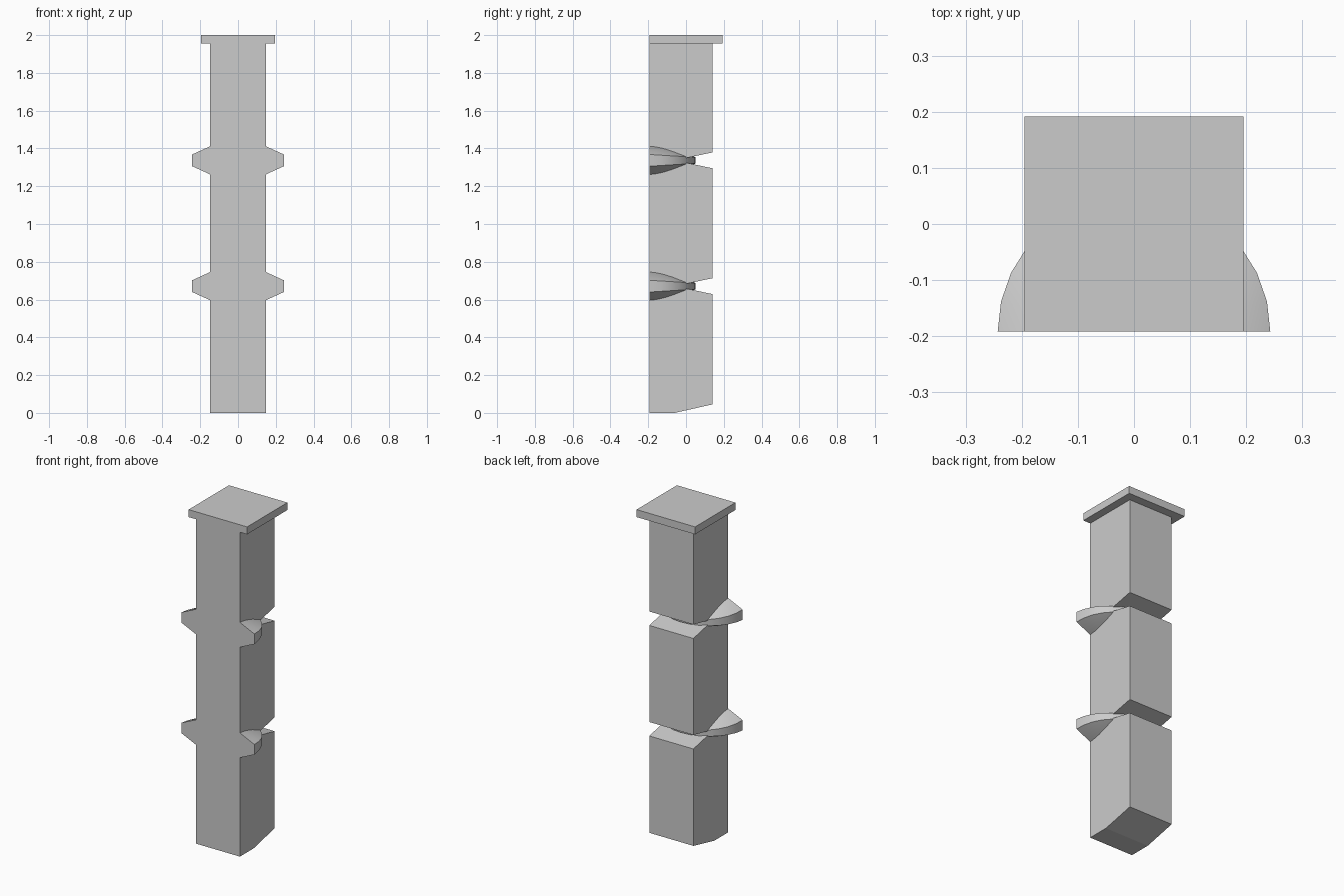
import bpy
import bmesh
import math

cube = bpy.data.objects.get("Cube")
if cube:
    bpy.data.objects.remove(cube, do_unlink=True)

FRONT, BACK = -0.192, 0.14
NOTCHES = (0.671, 1.337)
CAP_BOTTOM = 1.955

grey = bpy.data.materials.new("plain_grey")
grey.use_nodes = True
grey.diffuse_color = (0.6, 0.6, 0.6, 1)
grey.node_tree.nodes["Principled BSDF"].inputs["Base Color"].default_value = (0.6, 0.6, 0.6, 1)


def finish(name, bm):
    """Turn a bmesh into a named grey object."""
    bmesh.ops.recalc_face_normals(bm, faces=bm.faces)
    mesh = bpy.data.meshes.new(name)
    bm.to_mesh(mesh)
    bm.free()
    mesh.materials.append(grey)
    obj = bpy.data.objects.new(name, mesh)
    bpy.context.collection.objects.link(obj)
    return obj


def extrude_profile(name, profile, half_width):
    """Extrude a (y, z) outline across x."""
    bm = bmesh.new()
    face = bm.faces.new([bm.verts.new((-half_width, y, z)) for y, z in profile])
    side = bmesh.ops.extrude_face_region(bm, geom=[face])
    moved = [v for v in side["geom"] if isinstance(v, bmesh.types.BMVert)]
    bmesh.ops.translate(bm, verts=moved, vec=(2 * half_width, 0, 0))
    return finish(name, bm)


def half_collar(name, z, radius=0.243, apex=0.142, steps=14):
    """Half of a double cone with a rim that thins towards the back."""
    bm = bmesh.new()
    tops, lows = [], []
    for i in range(steps + 1):
        a = math.pi * i / steps
        h = 0.031 - 0.015 * math.sin(a)
        x, y = radius * math.cos(a), FRONT + radius * math.sin(a)
        tops.append(bm.verts.new((x, y, z + h)))
        lows.append(bm.verts.new((x, y, z - h)))
    up = bm.verts.new((0, FRONT, z + apex))
    down = bm.verts.new((0, FRONT, z - apex))
    for i in range(steps):
        bm.faces.new((up, tops[i], tops[i + 1]))
        bm.faces.new((down, lows[i + 1], lows[i]))
        bm.faces.new((tops[i], lows[i], lows[i + 1], tops[i + 1]))
    bm.faces.new((up, tops[-1], lows[-1], down, lows[0], tops[0]))
    obj = finish(name, bm)
    bpy.ops.object.select_all(action='DESELECT')
    obj.select_set(True)
    bpy.context.view_layer.objects.active = obj
    bpy.ops.object.shade_smooth_by_angle(angle=math.radians(25))
    return obj


# Post with a bevelled foot and wedge notches cut in from the back
outline = [(FRONT, 0), (-0.06, 0), (BACK, 0.045)]
for z in NOTCHES:
    outline += [(BACK, z - 0.042), (-0.06, z), (BACK, z + 0.042)]
outline += [(BACK, CAP_BOTTOM), (FRONT, CAP_BOTTOM)]
extrude_profile("post", outline, 0.147)

# Flat cap, flush with the front
cap = [(FRONT, CAP_BOTTOM), (0.192, CAP_BOTTOM), (0.192, 2), (FRONT, 2)]
extrude_profile("cap", cap, 0.195)

# Collars seated in the notches
for label, z in zip(("lower", "upper"), NOTCHES):
    half_collar(label + "_collar", z)
